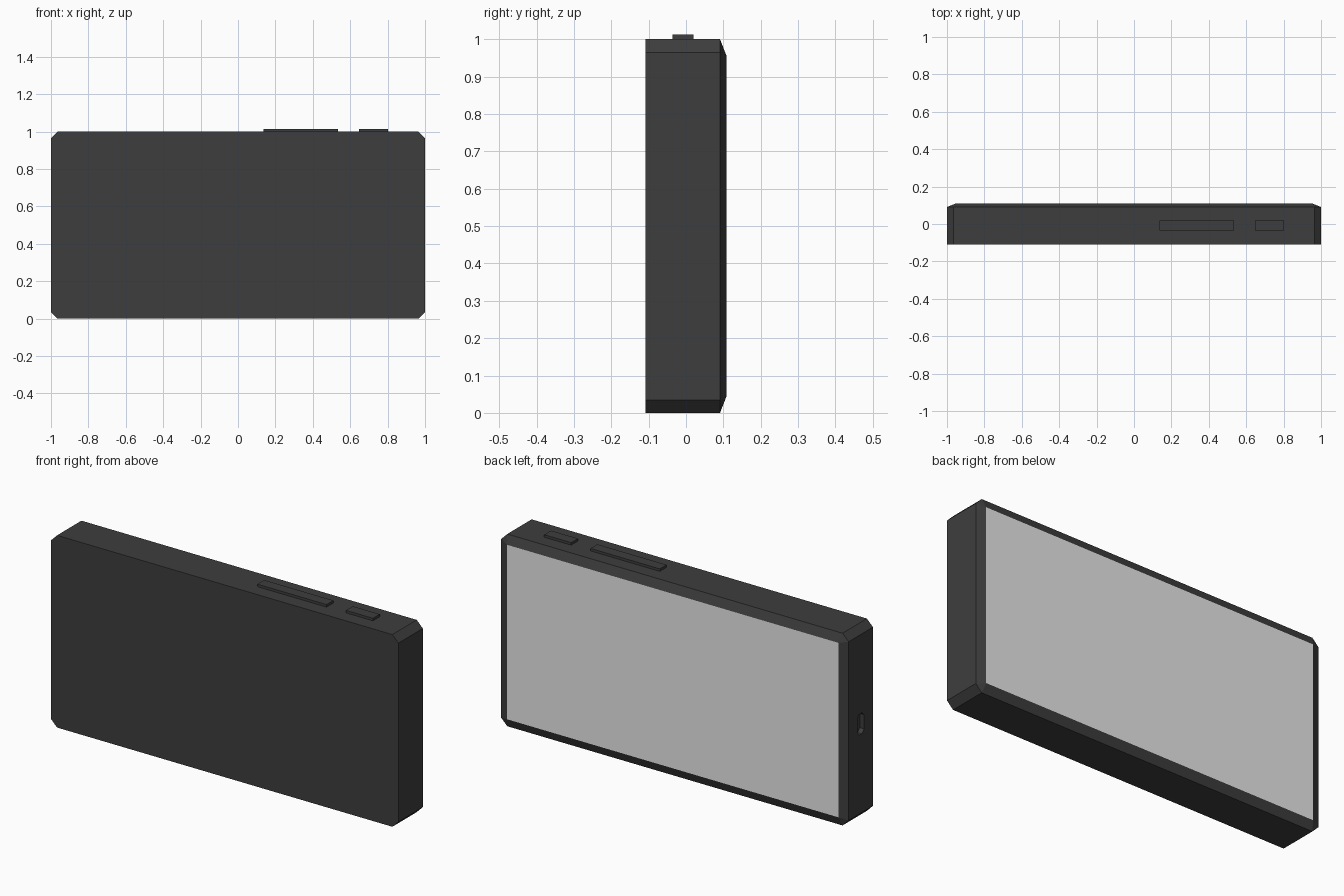
import bpy, bmesh

if "Cube" in bpy.data.objects:
    bpy.data.objects.remove(bpy.data.objects["Cube"])

D = 0.109          # half thickness
RIM_Y = 0.091      # where the back bevel starts
INSET = 0.046      # screen margin
CORNER = 0.035     # corner chamfer


def material(name, v):
    m = bpy.data.materials.new(name)
    m.diffuse_color = (v, v, v, 1)
    m.use_nodes = True
    m.node_tree.nodes["Principled BSDF"].inputs["Base Color"].default_value = m.diffuse_color
    return m


dark = material("dark_grey", 0.048)
light = material("screen_grey", 0.8)


def finish(name, bm, *mats):
    bmesh.ops.recalc_face_normals(bm, faces=bm.faces)
    me = bpy.data.meshes.new(name)
    bm.to_mesh(me)
    bm.free()
    for m in mats:
        me.materials.append(m)
    ob = bpy.data.objects.new(name, me)
    bpy.context.collection.objects.link(ob)
    return ob


def octagon(w, h, c):
    """Chamfered rectangle, half sizes w and h, two points per corner."""
    return [(w, h - c), (w - c, h), (c - w, h), (-w, h - c),
            (-w, c - h), (c - w, -h), (w - c, -h), (w, c - h)]


# Body: chamfered slab whose back bevels in to a rectangular screen
bm = bmesh.new()
outline = octagon(1, 0.5, CORNER)
front, rim = [[bm.verts.new((x, y, z + 0.5)) for x, z in outline] for y in (-D, RIM_Y)]
w, h = 1 - INSET, 0.5 - INSET
back = [bm.verts.new((sx * w, D, 0.5 + sz * h))
        for sx, sz in ((1, 1), (-1, 1), (-1, -1), (1, -1))]
bm.faces.new(front)
for i in range(8):
    j = (i + 1) % 8
    bm.faces.new((front[i], front[j], rim[j], rim[i]))
for i in range(4):
    a, b, c = rim[2 * i], rim[2 * i + 1], rim[(2 * i + 2) % 8]
    bm.faces.new((a, b, back[i]))
    bm.faces.new((b, c, back[(i + 1) % 4], back[i]))
bm.faces.new(back).material_index = 1
body = finish("body", bm, dark, light)

# Charging port: slot cut into the left side
bm = bmesh.new()
slot = octagon(0.028, 0.055, 0.018)
ends = [[bm.verts.new((x, y - 0.008, z + 0.5)) for y, z in slot] for x in (-1.05, -0.975)]
for ring in ends:
    bm.faces.new(ring)
for i in range(8):
    j = (i + 1) % 8
    bm.faces.new((ends[0][i], ends[0][j], ends[1][j], ends[1][i]))
cutter = finish("port_cutter", bm, dark)
cutter.hide_render = True
cutter.hide_set(True)
cut = body.modifiers.new("port", "BOOLEAN")
cut.operation = "DIFFERENCE"
cut.solver = "EXACT"
cut.object = cutter

# Buttons on the top edge
for name, x0, x1 in (("volume_button", 0.137, 0.535), ("power_button", 0.647, 0.802)):
    bm = bmesh.new()
    bmesh.ops.create_cube(bm, size=1)
    for v in bm.verts:
        v.co = ((x0 + x1) / 2 + v.co.x * (x1 - x0), -0.008 + v.co.y * 0.056,
                1.0015 + v.co.z * 0.023)
    finish(name, bm, dark)
